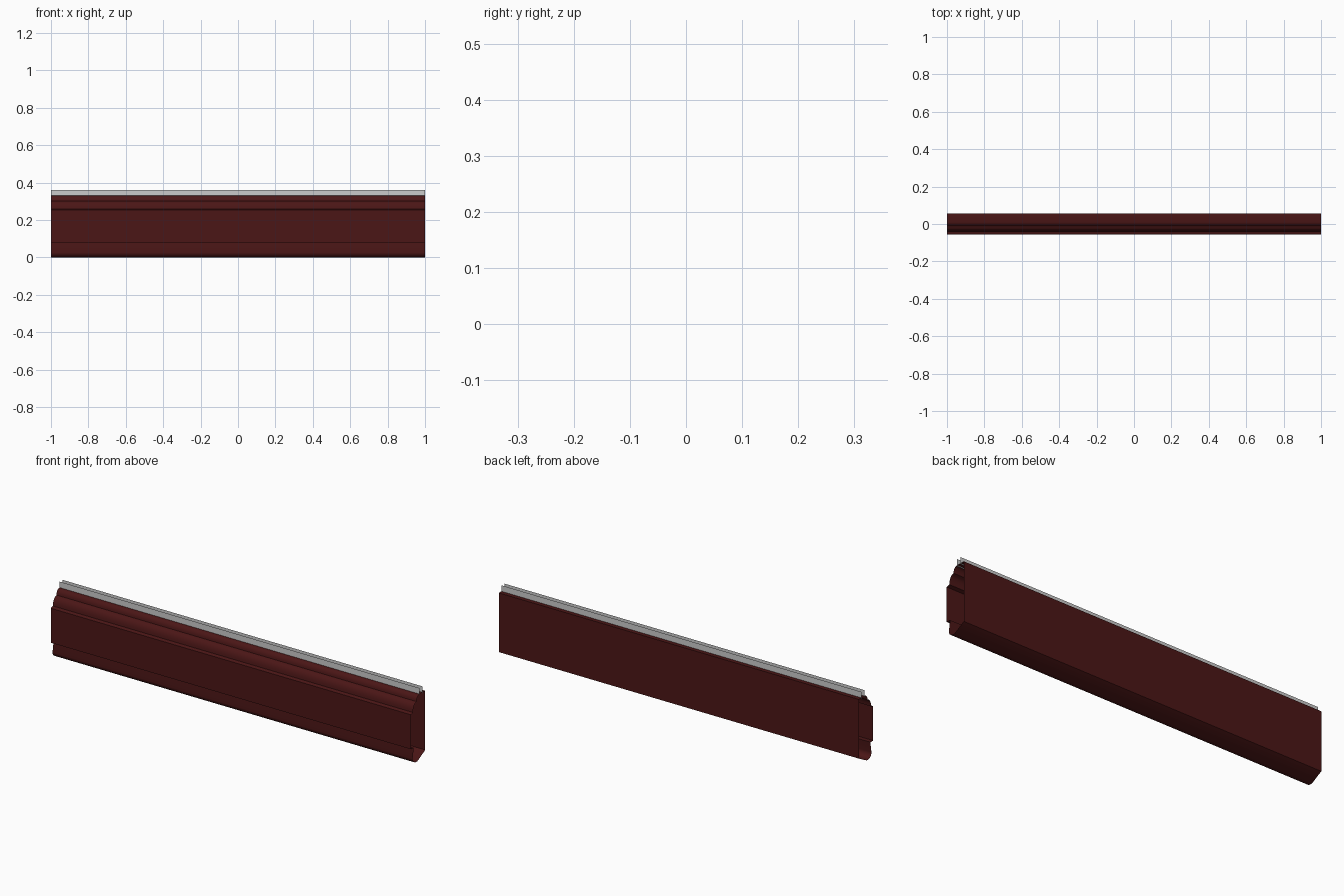
import bpy, math

if "Cube" in bpy.data.objects:
    bpy.data.objects.remove(bpy.data.objects["Cube"])


def arc(cy, cz, ry, rz, a0, a1, n=5):
    """Points of an elliptical arc in the y-z plane, angles in degrees."""
    return [(cy + ry * math.cos(math.radians(a0 + (a1 - a0) * i / n)),
             cz + rz * math.sin(math.radians(a0 + (a1 - a0) * i / n)))
            for i in range(n + 1)]


def extrude_profile(name, points, closed, material=None):
    """Open-ended sweep of a y-z profile along x."""
    n = len(points)
    verts = [(x, y, z) for x in (-1, 1) for y, z in points]
    faces = [(i, (i + 1) % n, n + (i + 1) % n, n + i)
             for i in range(n if closed else n - 1)]
    mesh = bpy.data.meshes.new(name)
    mesh.from_pydata(verts, [], faces)
    obj = bpy.data.objects.new(name, mesh)
    bpy.context.collection.objects.link(obj)
    if material:
        mesh.materials.append(material)
    bpy.ops.object.select_all(action='DESELECT')
    obj.select_set(True)
    bpy.context.view_layer.objects.active = obj
    bpy.ops.object.shade_smooth_by_angle(angle=math.radians(30))
    return obj


wood = bpy.data.materials.new("dark_red_wood")
wood.diffuse_color = (0.07, 0.008, 0.008, 1)
wood.use_nodes = True
wood.node_tree.nodes["Principled BSDF"].inputs["Base Color"].default_value = wood.diffuse_color

# Moulded rail: flat back, sloped underside, raised front band, stepped top
profile = [(0.057, 0.33), (0.057, 0.033), (-0.005, 0.0)]
profile += arc(-0.015, 0.027, 0.028, 0.027, 270, 180)      # rounded lower lip
profile += [(-0.035, 0.075), (-0.035, 0.08)]               # groove under band
profile += [(-0.057, 0.08), (-0.057, 0.253)]               # flat front band
profile += arc(-0.015, 0.258, 0.025, 0.042, 180, 90)       # large ovolo
profile += arc(0.010, 0.302, 0.022, 0.028, 180, 90)        # small ovolo
extrude_profile("moulded_rail", profile, True, wood)

# Two thin upright strips on top
for name, y in (("front_strip", 0.013), ("back_strip", 0.036)):
    extrude_profile(name, [(y, 0.325), (y, 0.36)], False)
